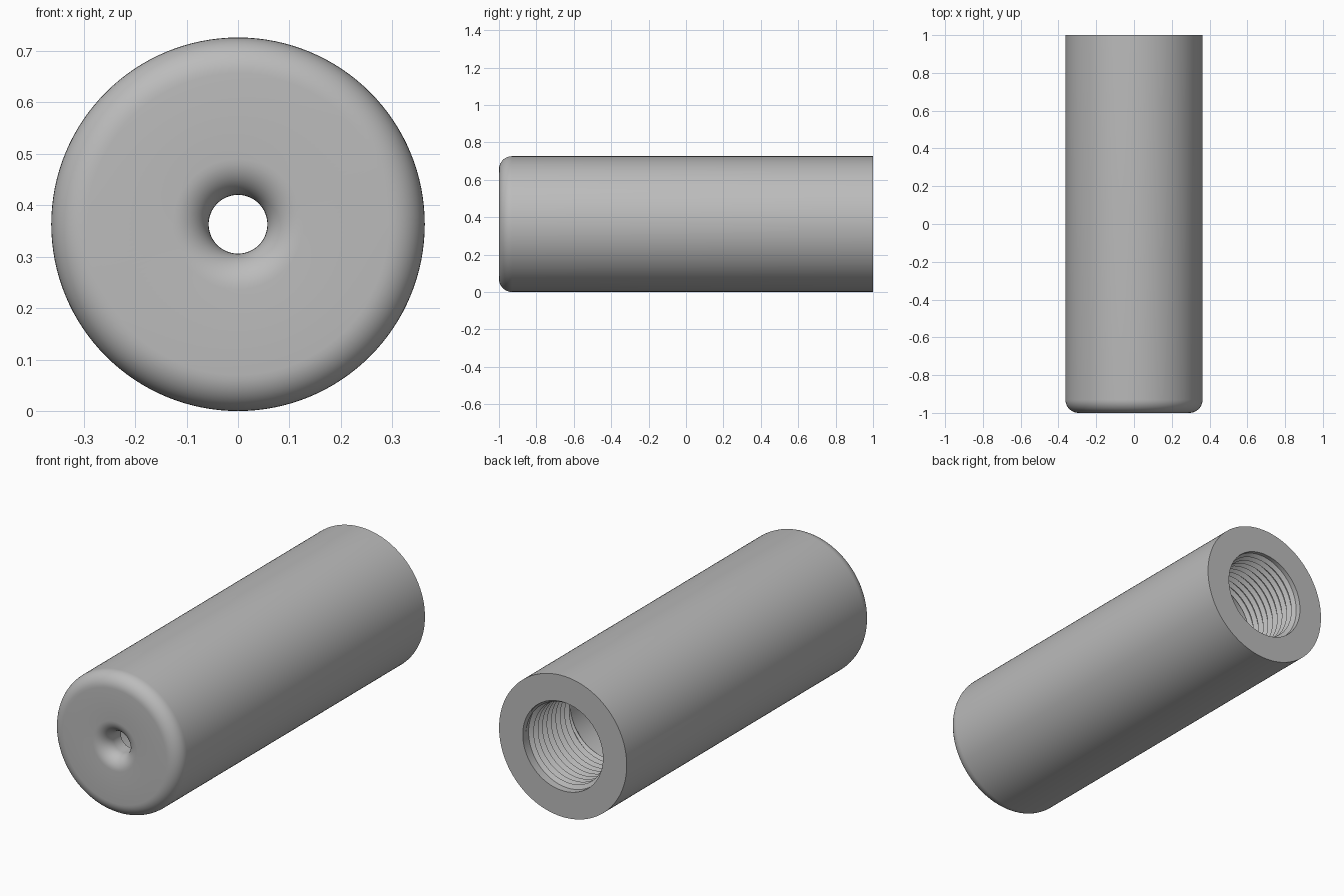
import bpy
import bmesh
import math
from mathutils import Vector

cube = bpy.data.objects.get("Cube")
if cube:
    bpy.data.objects.remove(cube)

R = 0.363            # outer radius, also the height of the axis
BORE = 0.228         # wide rear bore
HOLE = 0.057         # narrow front hole
FILLET = 0.07
CAP = -0.87          # floor of the rear bore
SEGMENTS = 128

grey = bpy.data.materials.new("plain grey")
grey.use_nodes = True
grey.diffuse_color = (0.5, 0.5, 0.5, 1)
grey.node_tree.nodes["Principled BSDF"].inputs["Base Color"].default_value = (0.5, 0.5, 0.5, 1)


def finish(name, bm, angle):
    bmesh.ops.recalc_face_normals(bm, faces=bm.faces)
    mesh = bpy.data.meshes.new(name)
    bm.to_mesh(mesh)
    bm.free()
    mesh.materials.append(grey)
    obj = bpy.data.objects.new(name, mesh)
    bpy.context.collection.objects.link(obj)
    bpy.ops.object.select_all(action="DESELECT")
    obj.select_set(True)
    bpy.context.view_layer.objects.active = obj
    bpy.ops.object.shade_smooth_by_angle(angle=math.radians(angle))
    return obj


def arc(r, y, start, end, steps=10):
    """Quarter-round points (radius, y) about a fillet centre."""
    angles = [math.radians(start + (end - start) * i / steps) for i in range(steps + 1)]
    return [(r + FILLET * math.cos(a), y + FILLET * math.sin(a)) for a in angles]


# Hollow sleeve: a closed profile turned about the long axis
front = -1 + FILLET
profile = [(HOLE, CAP)]
profile += arc(HOLE + FILLET, front, 180, 270)
profile += arc(R - FILLET, front, 270, 360)
profile += [(R, 1), (BORE, 1), (BORE, CAP)]

bm = bmesh.new()
verts = [bm.verts.new((r, y, R)) for r, y in profile]
edges = [bm.edges.new((v, verts[(i + 1) % len(verts)])) for i, v in enumerate(verts)]
bmesh.ops.spin(bm, geom=verts + edges, cent=Vector((0, 0, R)), axis=(0, 1, 0),
               angle=math.tau, steps=SEGMENTS, use_merge=True)
bmesh.ops.remove_doubles(bm, verts=bm.verts, dist=0.0001)
finish("sleeve", bm, 30)

# Internal screw thread: a triangular ridge swept along a helix
PITCH, TURNS, STEPS, CREST = 0.036, 10, 64, 0.02
bm = bmesh.new()
rings = []
for i in range(TURNS * STEPS + 1):
    a = math.tau * i / STEPS
    y = 0.975 - PITCH * i / STEPS
    # The ridge fades out at both ends
    fade = min(1, 4 * i / STEPS + 0.02, 4 * (TURNS - i / STEPS) + 0.02)
    section = [(BORE + 0.004, -PITCH * 0.46), (BORE - CREST * fade, 0), (BORE + 0.004, PITCH * 0.46)]
    rings.append([bm.verts.new((r * math.cos(a), y + dy, R + r * math.sin(a))) for r, dy in section])
for p, q in zip(rings, rings[1:]):
    for j in range(3):
        k = (j + 1) % 3
        bm.faces.new((p[j], p[k], q[k], q[j]))
bm.faces.new(rings[0])
bm.faces.new(rings[-1])
finish("screw_thread", bm, 30)
